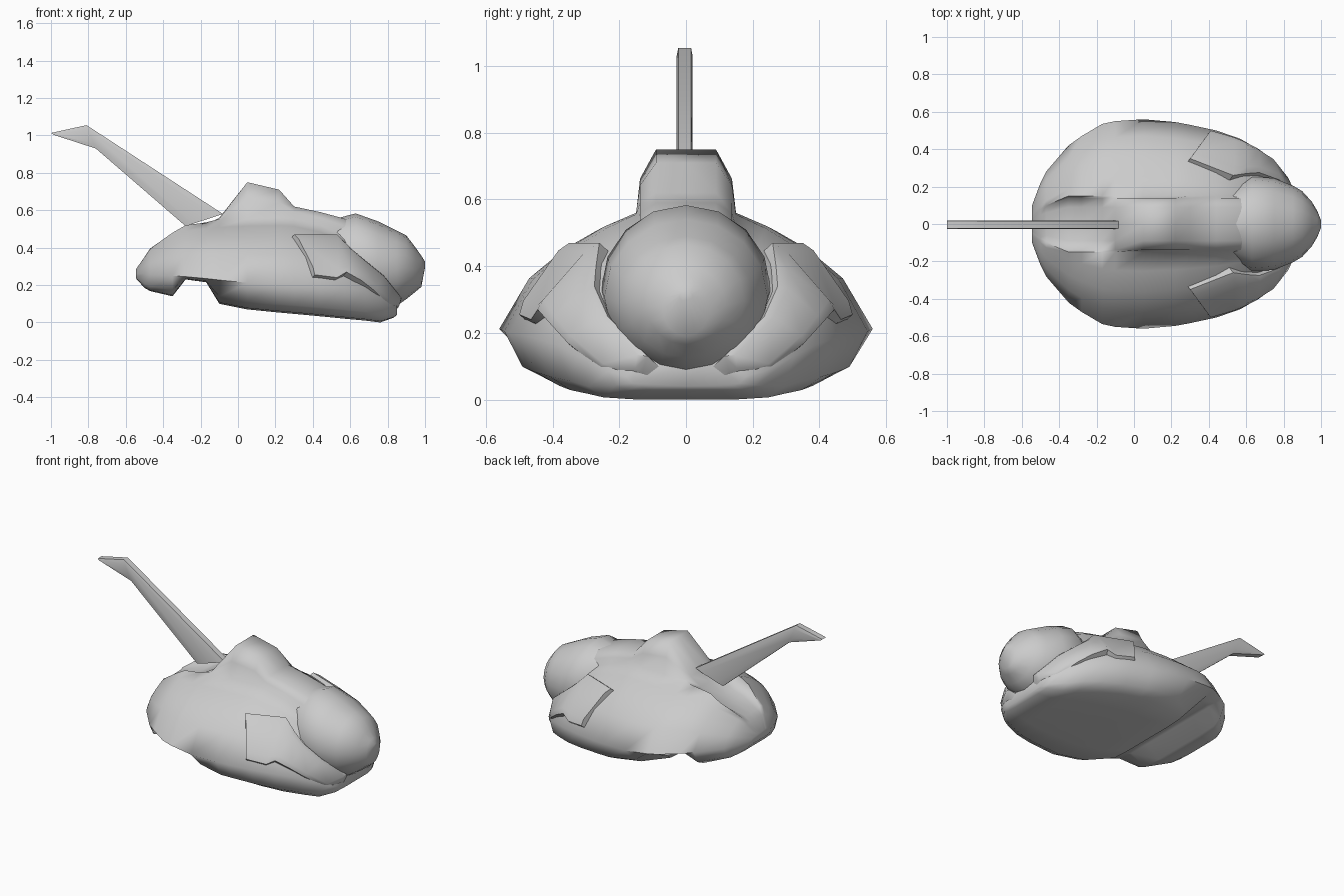
import bpy, bmesh, math
from mathutils import Vector

grey = bpy.data.materials.new("plain grey")
grey.diffuse_color = (0.6, 0.6, 0.6, 1)


def loft(name, rings, angle=50):
    """Skin a list of equal closed rings and cap both ends."""
    bm = bmesh.new()
    rows = [[bm.verts.new(p) for p in r] for r in rings]
    n = len(rows[0])
    for a, b in zip(rows, rows[1:]):
        for i in range(n):
            j = (i + 1) % n
            bm.faces.new((a[i], a[j], b[j], b[i]))
    bm.faces.new(rows[0])
    bm.faces.new(rows[-1])
    bmesh.ops.recalc_face_normals(bm, faces=bm.faces)
    me = bpy.data.meshes.new(name)
    bm.to_mesh(me)
    bm.free()
    ob = bpy.data.objects.new(name, me)
    bpy.context.collection.objects.link(ob)
    me.materials.append(grey)
    bpy.ops.object.select_all(action='DESELECT')
    ob.select_set(True)
    bpy.context.view_layer.objects.active = ob
    bpy.ops.object.shade_smooth_by_angle(angle=math.radians(angle))
    return ob


def mirrored(x, half):
    """Full ring from a half profile running top centre to bottom centre."""
    return [(x, y, z) for y, z in half] + [(x, -y, z) for y, z in half[-2:0:-1]]


# Hull with its central hump:
# x, half width, shoulder height, rim height, bottom, lower width, centre height
hull = [
    (-0.545, 0.10, 0.29, 0.26, 0.235, 1, 0.285),
    (-0.50, 0.22, 0.36, 0.26, 0.185, 1, 0.35),
    (-0.47, 0.28, 0.405, 0.255, 0.168, 1, 0.385),
    (-0.35, 0.42, 0.49, 0.25, 0.14, 1, 0.43),
    (-0.28, 0.47, 0.53, 0.245, 0.23, 1, 0.45),
    (-0.17, 0.535, 0.545, 0.235, 0.215, 1, 0.51),
    (-0.10, 0.55, 0.555, 0.227, 0.10, 0.72, 0.56),
    (0.05, 0.56, 0.565, 0.212, 0.07, 0.92, 0.75),
    (0.22, 0.545, 0.57, 0.205, 0.053, 1, 0.71),
    (0.30, 0.53, 0.565, 0.20, 0.046, 1, 0.62),
    (0.44, 0.50, 0.53, 0.195, 0.033, 1, 0.59),
    (0.57, 0.455, 0.475, 0.185, 0.02, 1, 0.555),
    (0.68, 0.39, 0.38, 0.165, 0.01, 1, 0.48),
    (0.76, 0.325, 0.31, 0.13, 0.0, 1, 0.36),
    (0.83, 0.235, 0.18, 0.085, 0.025, 1, 0.20),
    (0.85, 0.18, 0.13, 0.07, 0.04, 1, 0.14),
]
upper = [(0.45, 0.86), (0.65, 0.68), (0.84, 0.43), (1, 0)]
lower = [(0.9, 0.7), (0.76, 0.95), (0.45, 1), (0, 1)]
rings = []
for x, w, t, m, b, lw, c in hull:
    k = min(1, w / 0.42)
    foot = t - 0.01
    half = [(0, c), (0.09 * k, c), (0.138 * k, foot + (c - foot) * 0.55), (0.15 * k, foot)]
    half += [(w * f, m + (t - m) * g) for f, g in upper]
    half += [(w * f * lw, m + (b - m) * g) for f, g in lower]
    rings.append(mirrored(x, half))
loft("hull", rings, 70)

# Egg-shaped nose: x, half width, top, bottom
rings = []
for x, w, t, b in [(0.38, 0.10, 0.55, 0.14), (0.52, 0.20, 0.555, 0.10), (0.63, 0.255, 0.583, 0.08),
                   (0.75, 0.245, 0.54, 0.075), (0.85, 0.205, 0.49, 0.09), (0.90, 0.175, 0.465, 0.125),
                   (0.95, 0.12, 0.40, 0.165), (0.98, 0.07, 0.357, 0.19), (1.0, 0.02, 0.325, 0.295)]:
    rings.append([(x, w * math.sin(a), (t + b) / 2 + (t - b) / 2 * math.cos(a))
                  for a in [math.tau * k / 16 for k in range(16)]])
loft("nose", rings, 60)

# Tapered rear boom with a slanted tip: upper and lower edge in side view
section = [(1, -0.8), (1, 0.8), (0.6, 1), (-0.6, 1), (-1, 0.8), (-1, -0.8), (-0.6, -1), (0.6, -1)]
rings = []
for hi, lo in [((-0.08, 0.58), (-0.28, 0.515)), ((-0.81, 1.055), (-0.76, 0.93)),
               ((-1.0, 1.013), (-0.985, 1.003))]:
    hi, lo = Vector((hi[0], -0.004, hi[1])), Vector((lo[0], -0.004, lo[1]))
    rings.append([(hi + lo) / 2 + (hi - lo) / 2 * u + Vector((0, 0.024 * v, 0))
                  for u, v in section])
loft("boom", rings, 60)

# Curved side plates: pairs of inner and outer edge points from the top down
plate = [((0.30, 0.35, 0.47), (0.41, 0.50, 0.255)),
         ((0.53, 0.26, 0.47), (0.53, 0.465, 0.24)),
         ((0.60, 0.27, 0.40), (0.58, 0.445, 0.27)),
         ((0.67, 0.275, 0.34), (0.66, 0.405, 0.225)),
         ((0.78, 0.235, 0.25), (0.73, 0.355, 0.17)),
         ((0.875, 0.115, 0.13), (0.805, 0.26, 0.092)),
         ((0.86, 0.13, 0.085), (0.83, 0.21, 0.085))]
out = Vector((0.45, 0.6, 0.55)).normalized()
for side, label in ((1, "left"), (-1, "right")):
    rings = []
    for a, b in plate:
        a, b = Vector(a), Vector(b)
        ring = [a - out * 0.08, a, a.lerp(b, 0.15) + out * 0.016,
                a.lerp(b, 0.85) + out * 0.016, b, b - out * 0.08]
        rings.append([(p.x, p.y * side, p.z) for p in ring])
    loft(label + "_side_plate", rings, 40)
